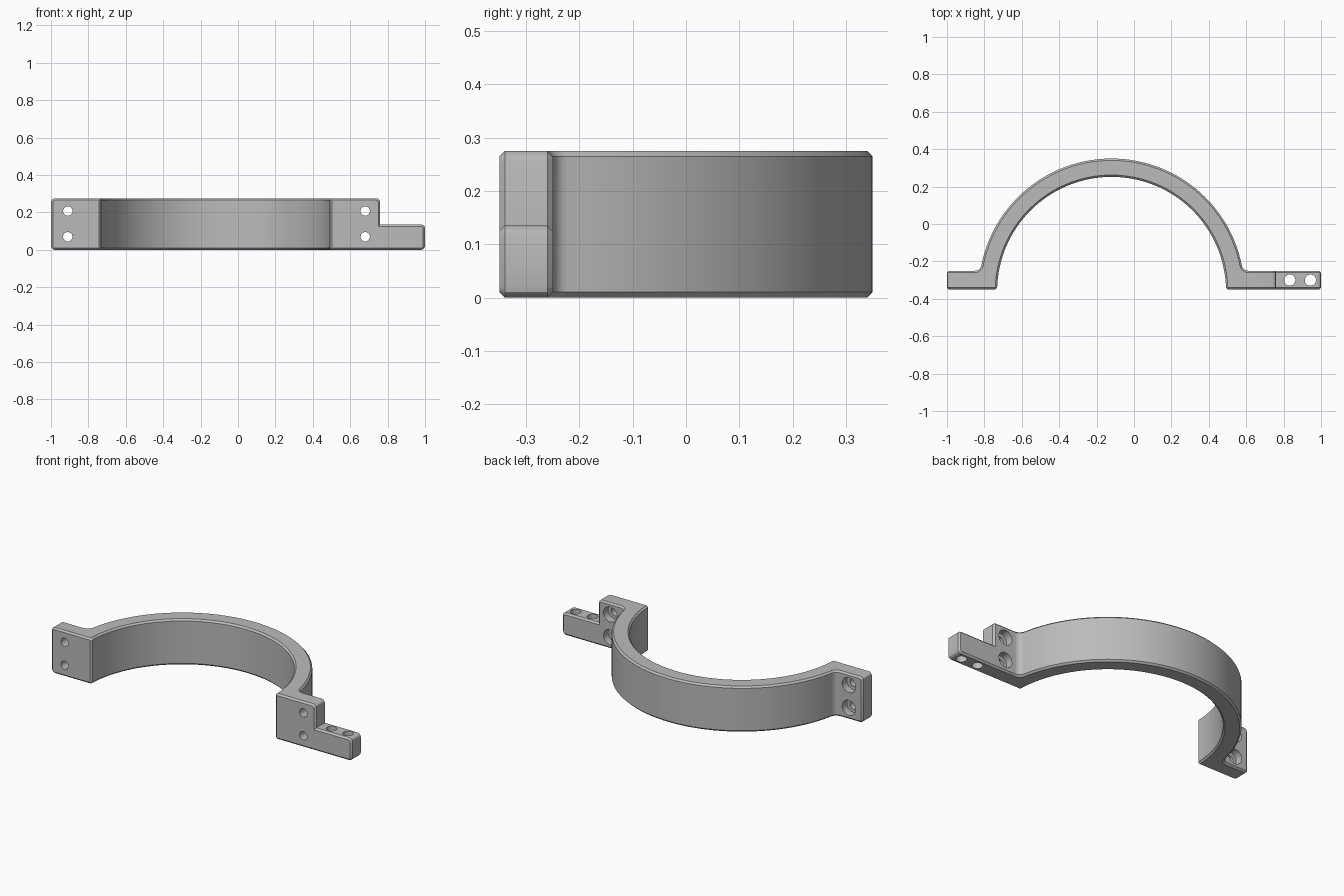
import bpy, bmesh, math
from mathutils import Matrix, Vector

if "Cube" in bpy.data.objects:
    bpy.data.objects.remove(bpy.data.objects["Cube"], do_unlink=True)

HEIGHT, STEP_Z, STEP_X = 0.275, 0.135, 0.76
CX, CY, R_IN, R_OUT, FILLET = -0.12, -0.36, 0.612, 0.71, 0.035
FRONT, BACK = -0.35, -0.25

grey = bpy.data.materials.new("clamp grey")
grey.use_nodes = True
grey.diffuse_color = (0.5, 0.5, 0.5, 1)
grey.node_tree.nodes["Principled BSDF"].inputs["Base Color"].default_value = (0.5, 0.5, 0.5, 1)


def make_object(name, bm):
    mesh = bpy.data.meshes.new(name)
    bmesh.ops.recalc_face_normals(bm, faces=bm.faces)
    bm.to_mesh(mesh)
    bm.free()
    mesh.materials.append(grey)
    obj = bpy.data.objects.new(name, mesh)
    bpy.context.collection.objects.link(obj)
    return obj


def arc(x, y, r, start, end, steps):
    angles = [start + (end - start) * i / steps for i in range(steps + 1)]
    return [(x + r * math.cos(a), y + r * math.sin(a)) for a in angles]


def cut(target, bm):
    """Subtract a temporary solid from the target."""
    cutter = make_object("cutter", bm)
    cutter.hide_render = True
    mod = target.modifiers.new("cut", "BOOLEAN")
    mod.operation, mod.solver, mod.object = "DIFFERENCE", "EXACT", cutter
    bpy.context.view_layer.objects.active = target
    bpy.ops.object.modifier_apply(modifier=mod.name)
    bpy.data.objects.remove(cutter, do_unlink=True)


def drill(target, centre, radius, depth, axis):
    bm = bmesh.new()
    turn = Matrix.Rotation(math.pi / 2, 4, "X") if axis == "Y" else Matrix()
    bmesh.ops.create_cone(bm, cap_ends=True, segments=32, radius1=radius, radius2=radius,
                          depth=depth, matrix=Matrix.Translation(centre) @ turn)
    cut(target, bm)


# Half ring with a flange at each end, as one extruded outline
fy = BACK + FILLET
fx = math.sqrt((R_OUT + FILLET) ** 2 - (fy - CY) ** 2)
tilt = math.atan2(fy - CY, fx)
lean = math.asin((FRONT - CY) / R_IN)
right_fillet = arc(CX + fx, fy, FILLET, -math.pi / 2, -math.pi + tilt, 6)
left_fillet = arc(CX - fx, fy, FILLET, -tilt, -math.pi / 2, 6)
outline = [(1, FRONT), (1, BACK)] + right_fillet
outline += arc(CX, CY, R_OUT, tilt, math.pi - tilt, 64)[1:-1]
outline += left_fillet + [(-1, BACK), (-1, FRONT)]
outline += arc(CX, CY, R_IN, math.pi - lean, lean, 64)

bm = bmesh.new()
face = bm.faces.new([bm.verts.new((x, y, 0)) for x, y in outline])
top = bmesh.ops.extrude_face_region(bm, geom=[face])["geom"]
bmesh.ops.translate(bm, vec=(0, 0, HEIGHT), verts=[v for v in top if isinstance(v, bmesh.types.BMVert)])
clamp = make_object("half_ring_clamp", bm)

# Step that leaves the low mounting tab
bm = bmesh.new()
bmesh.ops.create_cube(bm, size=1, matrix=Matrix.Translation((STEP_X + 0.5, -0.3, STEP_Z + 0.5)))
cut(clamp, bm)

# Rounded flange corners, then a chamfer on every sharp outer edge
bm = bmesh.new()
bm.from_mesh(clamp.data)


def is_corner(edge):
    a, b = edge.verts
    along_y = abs(a.co.x - b.co.x) < 0.001 and abs(a.co.z - b.co.z) < 0.001
    end = abs(a.co.x) > 0.99 or (abs(a.co.x - STEP_X) < 0.001 and a.co.z > 0.2)
    return along_y and end


bmesh.ops.bevel(bm, geom=[e for e in bm.edges if is_corner(e)], offset=0.02,
                offset_type="OFFSET", segments=3, profile=0.5, affect="EDGES")
bm.normal_update()
sharp = [e for e in bm.edges if len(e.link_faces) == 2
         and e.calc_face_angle_signed(0) > math.radians(50)]
bmesh.ops.bevel(bm, geom=sharp, offset=0.01, offset_type="OFFSET",
                segments=1, profile=0.5, affect="EDGES")
bm.to_mesh(clamp.data)
bm.free()

# Counterbored bolt holes through the flanges
for x in (-0.91, 0.68):
    for z in (0.07, 0.207):
        drill(clamp, Vector((x, -0.3, z)), 0.025, 0.3, "Y")
        drill(clamp, Vector((x, BACK, z)), 0.045, 0.09, "Y")

# Vertical holes through the tab
for x in (0.833, 0.943):
    drill(clamp, Vector((x, -0.3, 0.07)), 0.03, 0.4, "Z")

bpy.ops.object.select_all(action="DESELECT")
clamp.select_set(True)
bpy.context.view_layer.objects.active = clamp
bpy.ops.object.shade_smooth_by_angle(angle=math.radians(30))
